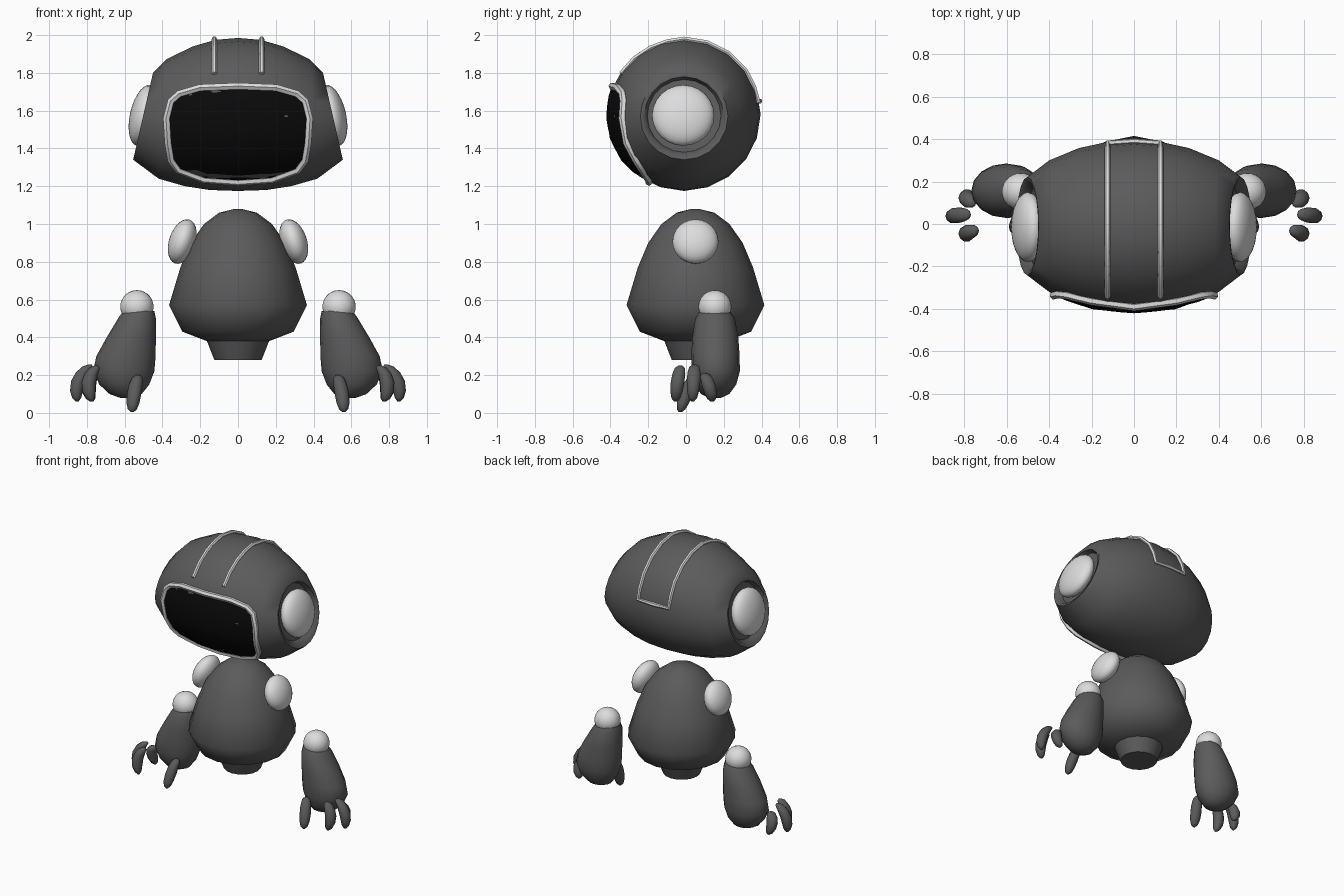
import bpy, bmesh, math
from mathutils import Vector, Matrix
from mathutils.bvhtree import BVHTree

if "Cube" in bpy.data.objects:
    bpy.data.objects.remove(bpy.data.objects["Cube"])


def material(name, value):
    m = bpy.data.materials.new(name)
    m.diffuse_color = (value, value, value, 1)
    m.use_nodes = True
    m.node_tree.nodes["Principled BSDF"].inputs["Base Color"].default_value = m.diffuse_color
    return m


DARK = material("dark_grey", 0.105)
LIGHT = material("light_grey", 0.72)
BLACK = material("visor_black", 0.003)


def finish(name, bm, mat, angle=50):
    bmesh.ops.recalc_face_normals(bm, faces=bm.faces)
    mesh = bpy.data.meshes.new(name)
    bm.to_mesh(mesh)
    bm.free()
    return add_object(name, mesh, mat, angle)


def add_object(name, data, mat, angle=50):
    ob = bpy.data.objects.new(name, data)
    bpy.context.collection.objects.link(ob)
    data.materials.append(mat)
    bpy.ops.object.select_all(action='DESELECT')
    ob.select_set(True)
    bpy.context.view_layer.objects.active = ob
    if ob.type == 'CURVE':
        bpy.ops.object.convert(target='MESH')
    bpy.ops.object.shade_smooth_by_angle(angle=math.radians(angle))
    return bpy.context.object


def loft(rings):
    """Skin closed rings of equal length and cap both ends."""
    bm = bmesh.new()
    rows = [[bm.verts.new(p) for p in r] for r in rings]
    n = len(rows[0])
    for a, b in zip(rows, rows[1:]):
        for i in range(n):
            j = (i + 1) % n
            bm.faces.new((a[i], a[j], b[j], b[i]))
    bm.faces.new(rows[0])
    bm.faces.new(rows[-1])
    return bm


def level_ring(z, cx, rx, cy, ry, n):
    return [(cx + rx * math.cos(2 * math.pi * i / n),
             cy + ry * math.sin(2 * math.pi * i / n), z) for i in range(n)]


def cap(name, centre, radius, thick, tilt):
    """Flattened ball whose short axis is x, tilted about y."""
    bm = bmesh.new()
    bmesh.ops.create_uvsphere(bm, u_segments=24, v_segments=14, radius=1)
    m = (Matrix.Translation(centre) @ Matrix.Rotation(tilt, 4, 'Y')
         @ Matrix.Diagonal((thick, radius, radius, 1))
         @ Matrix.Rotation(math.pi / 2, 4, 'Y'))
    bmesh.ops.transform(bm, matrix=m, verts=bm.verts)
    return finish(name, bm, LIGHT, 60)


def tube(name, points, radius, cyclic=False):
    cu = bpy.data.curves.new(name, 'CURVE')
    cu.dimensions = '3D'
    cu.bevel_depth = radius
    cu.bevel_resolution = 1
    cu.use_fill_caps = True
    sp = cu.splines.new('POLY')
    sp.points.add(len(points) - 1)
    for p, co in zip(sp.points, points):
        p.co = (*co, 1)
    sp.use_cyclic_u = cyclic
    return add_object(name, cu, LIGHT)


# Head: rings from the middle to each ear, given as top (x, z), bottom (x, z), depth
HALF = [(0, 1.985, 0, 1.175, .405), (.12, 1.975, .15, 1.18, .395),
        (.24, 1.94, .28, 1.2, .368), (.38, 1.872, .42, 1.24, .31),
        (.45, 1.8, .555, 1.34, .232), (.452, 1.78, .54, 1.365, .21),
        (.42, 1.765, .50, 1.38, .195)]


def head_ring(s, xt, zt, xb, zb, ry, n=20):
    out = []
    for i in range(n):
        a = 2 * math.pi * i / n
        k = (1 + math.cos(a)) / 2
        out.append((s * (xb + (xt - xb) * k), -.01 + ry * math.sin(a), zb + (zt - zb) * k))
    return out


rings = [head_ring(-1, *r) for r in reversed(HALF[1:])] + [head_ring(1, *r) for r in HALF]
bm = loft(rings)
tree = BVHTree.FromBMesh(bm)
finish("head", bm, DARK)


def on_front(x, z, lift):
    hit, normal, _, _ = tree.ray_cast(Vector((x, -2, z)), Vector((0, 1, 0)))
    return hit + Vector((0, -lift, 0))


# Visor: concentric loops laid on the front of the head
right = [(0, 1.73), (.2, 1.722), (.31, 1.69), (.355, 1.65), (.378, 1.56), (.37, 1.43),
         (.355, 1.34), (.315, 1.285), (.18, 1.235), (0, 1.222)]
outline = right + [(-x, z) for x, z in reversed(right[1:-1])]
bm = bmesh.new()
rows = []
for k in (1, .8, .55, .3, .08):
    rows.append([bm.verts.new(on_front(x * k, 1.48 + (z - 1.48) * k, .01)) for x, z in outline])
for a, b in zip(rows, rows[1:]):
    for i in range(len(a)):
        j = (i + 1) % len(a)
        bm.faces.new((a[i], a[j], b[j], b[i]))
bm.faces.new(rows[-1])
visor = finish("visor", bm, BLACK)
if visor.data.polygons[-1].normal.y > 0:
    visor.data.flip_normals()
tube("visor_frame", [on_front(x, z, .008) for x, z in outline], .02, True)


# Crest trim: two bands over the head joined by a bar at the back
def on_crest(x, deg):
    d = Vector((0, math.sin(math.radians(deg)), math.cos(math.radians(deg))))
    hit = tree.ray_cast(Vector((x, -.01, 1.58)) + d * 2, -d)[0]
    return hit + d * .006


ANGLES = [-57, -42, -27, -13, 0, 18, 36, 54, 68, 80]
path = [on_crest(.125, a) for a in ANGLES] + [on_crest(0, 80)]
path += [on_crest(-.125, a) for a in reversed(ANGLES)]
tube("crest_trim", path, .014)

# Torso: turned profile of (z, radius)
PROFILE = [(.368, .08), (.378, .16), (.43, .295), (.57, .365), (.77, .305),
           (.9, .25), (1.0, .18), (1.06, .1), (1.08, .02)]
finish("torso", loft([level_ring(z, 0, r, .05, r, 16) for z, r in PROFILE]), DARK, 60)
finish("waist", loft([level_ring(z, 0, r, .05, r, 16)
                      for z, r in ((.28, .125), (.33, .145), (.4, .172))]), DARK)

# Arm rings: z, centre x, half width, centre y, half depth
ARM = [(.54, .525, .082, .153, .08), (.5, .535, .1, .154, .105), (.4, .565, .13, .155, .122),
       (.3, .593, .157, .156, .128), (.22, .605, .162, .157, .128), (.15, .602, .132, .156, .11),
       (.1, .595, .085, .154, .075), (.078, .59, .03, .152, .03)]
# Finger paths: root, knuckle, tip
FINGERS = {"thumb": ((.53, .04, .2), (.55, 0, .1), (.56, -.03, .004)),
           "front_finger": ((.75, -.03, .25), (.79, -.045, .16), (.775, -.055, .06)),
           "outer_finger": ((.785, .045, .255), (.845, .04, .17), (.852, .035, .06)),
           "rear_finger": ((.765, .1, .21), (.79, .122, .14), (.775, .138, .06))}


def finger_rings(s, a, b, c):
    a, b, c = Vector(a), Vector(b), Vector(c)
    rings = []
    for t, r in ((0, .012), (.07, .028), (.25, .036), (.5, .038), (.75, .034),
                 (.92, .024), (1, .008)):
        ctrl = 2 * b - (a + c) / 2
        p = a * (1 - t) ** 2 + ctrl * 2 * t * (1 - t) + c * t * t
        rings.append(level_ring(p.z, s * p.x, r, p.y, r, 10))
    return rings


for side, s in (("right", 1), ("left", -1)):
    cap(side + "_ear", (s * .5, -.015, 1.575), .165, .072, s * -.225)
    cap(side + "_shoulder", (s * .295, .05, .907), .122, .07, s * -.32)
    cap(side + "_elbow", (s * .535, .153, .562), .088, .088, 0)
    finish(side + "_forearm", loft([level_ring(z, s * cx, rx, cy, ry, 16)
                                    for z, cx, rx, cy, ry in ARM]), DARK)
    for name, pts in FINGERS.items():
        finish(side + "_" + name, loft(finger_rings(s, *pts)), DARK, 70)
